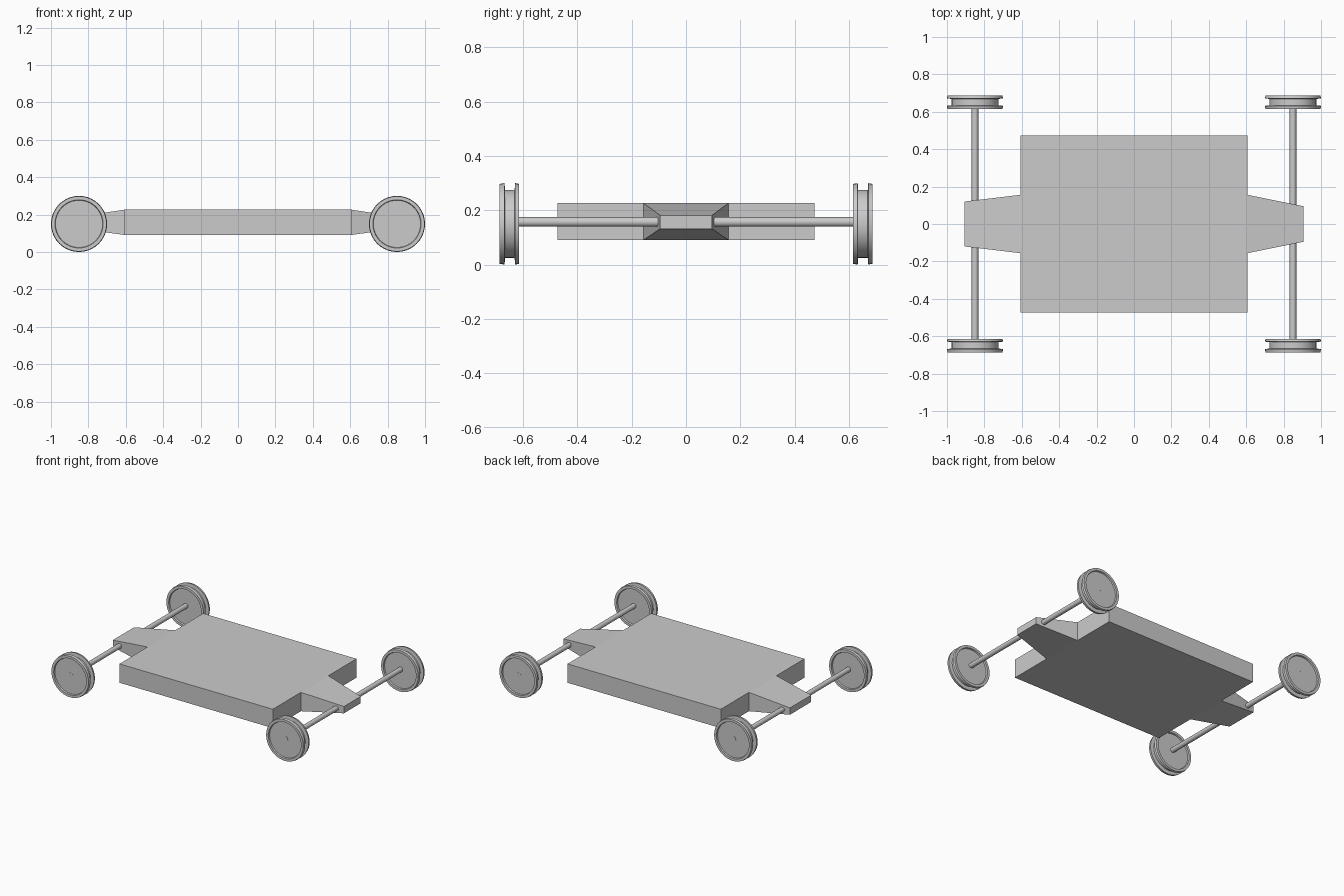
import bpy, bmesh, math
from mathutils import Matrix

if "Cube" in bpy.data.objects:
    bpy.data.objects.remove(bpy.data.objects["Cube"])

grey = bpy.data.materials.new("plain grey")
grey.diffuse_color = (0.6, 0.6, 0.6, 1)
grey.use_nodes = True
grey.node_tree.nodes["Principled BSDF"].inputs["Base Color"].default_value = grey.diffuse_color


def finish(bm, name, smooth=False):
    bmesh.ops.recalc_face_normals(bm, faces=bm.faces)
    me = bpy.data.meshes.new(name)
    bm.to_mesh(me)
    bm.free()
    me.materials.append(grey)
    ob = bpy.data.objects.new(name, me)
    bpy.context.collection.objects.link(ob)
    if smooth:
        bpy.ops.object.select_all(action='DESELECT')
        ob.select_set(True)
        bpy.context.view_layer.objects.active = ob
        bpy.ops.object.shade_smooth_by_angle(angle=math.radians(30))
    return ob


# chassis: a flat slab whose ends are inset and drawn out into tapered tongues
def section(bm, x, half_y, z0, z1):
    return [bm.verts.new((x, y, z)) for y, z in
            ((-half_y, z0), (half_y, z0), (half_y, z1), (-half_y, z1))]


def loft(name, sections):
    bm = bmesh.new()
    rings = [section(bm, *s) for s in sections]
    for a, b in zip(rings, rings[1:]):
        for i in range(4):
            j = (i + 1) % 4
            bm.faces.new((a[i], a[j], b[j], b[i]))
    bm.faces.new(rings[0])
    bm.faces.new(rings[-1])
    return finish(bm, name)


LOW, HIGH = 0.091, 0.226
loft("chassis", [(-0.607, 0.473, LOW, HIGH), (0.607, 0.473, LOW, HIGH)])
loft("left_tongue", [(-0.907, 0.12, 0.132, 0.181), (-0.607, 0.156, LOW, HIGH)])
loft("right_tongue", [(0.607, 0.156, LOW, HIGH), (0.905, 0.095, 0.132, 0.181)])

# wheel profile (radius, offset along axle): dished faces, two flanges, groove
PROFILE = [(0, 0.026), (0.126, 0.026), (0.129, 0.036), (0.147, 0.036),
           (0.15, 0.021), (0.125, 0.019), (0.125, -0.016), (0.15, -0.018),
           (0.147, -0.036), (0.129, -0.036), (0.126, -0.026), (0, -0.026)]


def wheel(name, x, y):
    bm = bmesh.new()
    vs = [bm.verts.new((r, o, 0)) for r, o in PROFILE]
    es = [bm.edges.new(p) for p in zip(vs, vs[1:])]
    bmesh.ops.spin(bm, geom=vs + es, cent=(0, 0, 0), axis=(0, 1, 0),
                   angle=math.tau, steps=40)
    bmesh.ops.remove_doubles(bm, verts=bm.verts, dist=1e-5)
    finish(bm, name, True).location = (x, y, 0.15)


def axle(name, x):
    bm = bmesh.new()
    bmesh.ops.create_cone(bm, cap_ends=True, segments=24, radius1=0.0175,
                          radius2=0.0175, depth=1.354,
                          matrix=Matrix.Rotation(math.pi / 2, 4, 'X'))
    finish(bm, name, True).location = (x, 0, 0.157)


for side, x in (("left", -0.85), ("right", 0.85)):
    axle(side + "_axle", x)
    for end, y in (("front", -0.65), ("back", 0.65)):
        wheel(f"{end}_{side}_wheel", x, y)
